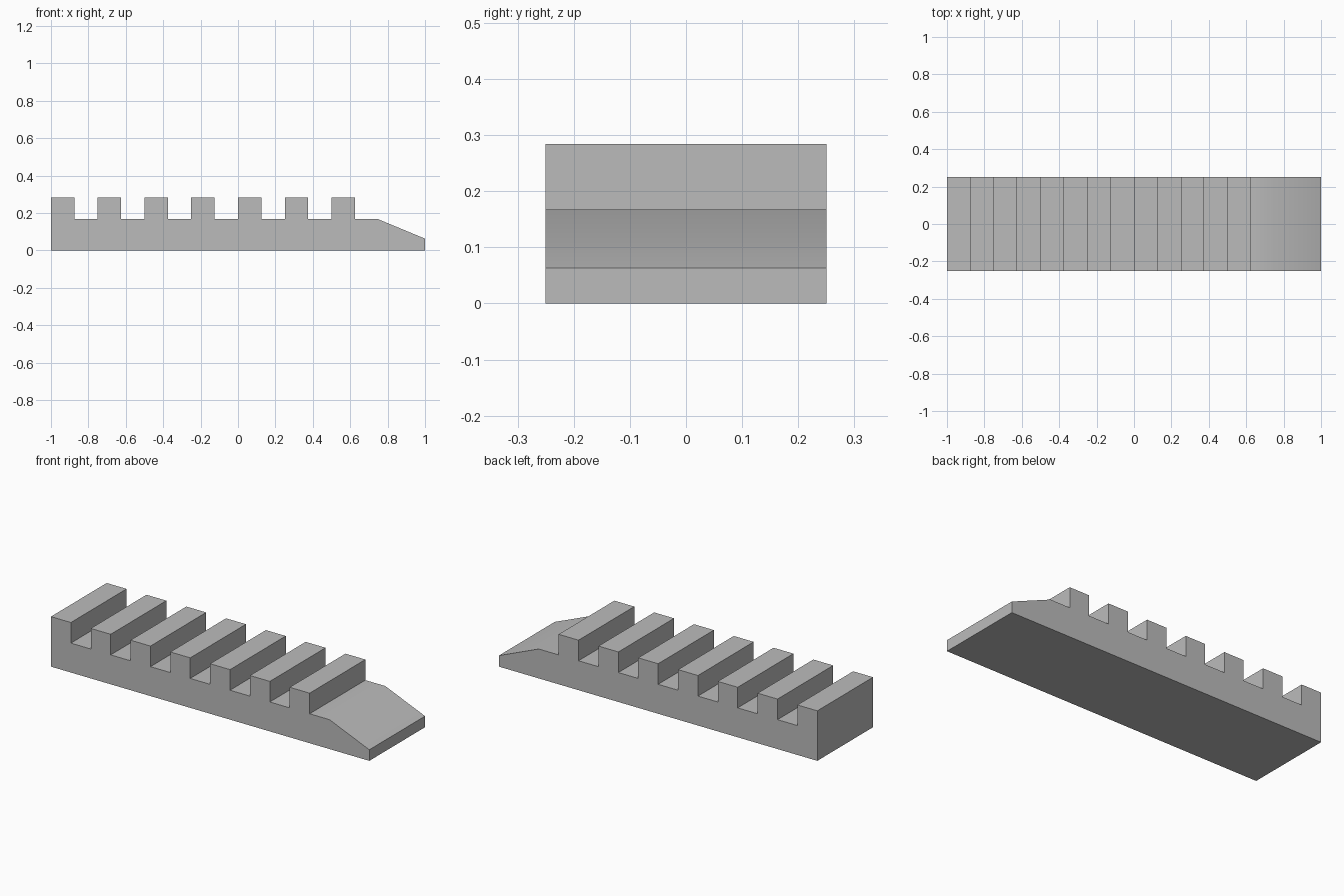
import bpy
import bmesh

HALF_WIDTH = 0.25
BASE, TOP, TIP = 0.167, 0.284, 0.063
TOOTH, PITCH, TEETH = 0.125, 0.25, 7

cube = bpy.data.objects.get("Cube")
if cube:
    bpy.data.objects.remove(cube, do_unlink=True)

# Plain grey material
grey = bpy.data.materials.new("plain grey")
grey.use_nodes = True
colour = (0.5, 0.5, 0.5, 1)
grey.diffuse_color = colour
grey.node_tree.nodes["Principled BSDF"].inputs["Base Color"].default_value = colour

# Side profile: flat bottom, sloped nose, row of square teeth
profile = [(-1, 0), (1, 0), (1, TIP), (0.75, BASE)]
for i in reversed(range(TEETH)):
    x = -1 + i * PITCH
    profile += [(x + TOOTH, BASE), (x + TOOTH, TOP), (x, TOP)]
    if i:
        profile.append((x, BASE))

# Extrude the profile across the width
bm = bmesh.new()
side = bm.faces.new([bm.verts.new((x, -HALF_WIDTH, z)) for x, z in profile])
extruded = bmesh.ops.extrude_face_region(bm, geom=[side], use_keep_orig=True)
moved = [g for g in extruded["geom"] if isinstance(g, bmesh.types.BMVert)]
bmesh.ops.translate(bm, verts=moved, vec=(0, 2 * HALF_WIDTH, 0))
bmesh.ops.recalc_face_normals(bm, faces=bm.faces)
mesh = bpy.data.meshes.new("toothed_rack")
bm.to_mesh(mesh)
bm.free()
mesh.materials.append(grey)
rack = bpy.data.objects.new("toothed_rack", mesh)
bpy.context.collection.objects.link(rack)

# Soften only the shallow bend at the nose
bpy.ops.object.select_all(action="DESELECT")
rack.select_set(True)
bpy.context.view_layer.objects.active = rack
bpy.ops.object.shade_smooth_by_angle()
